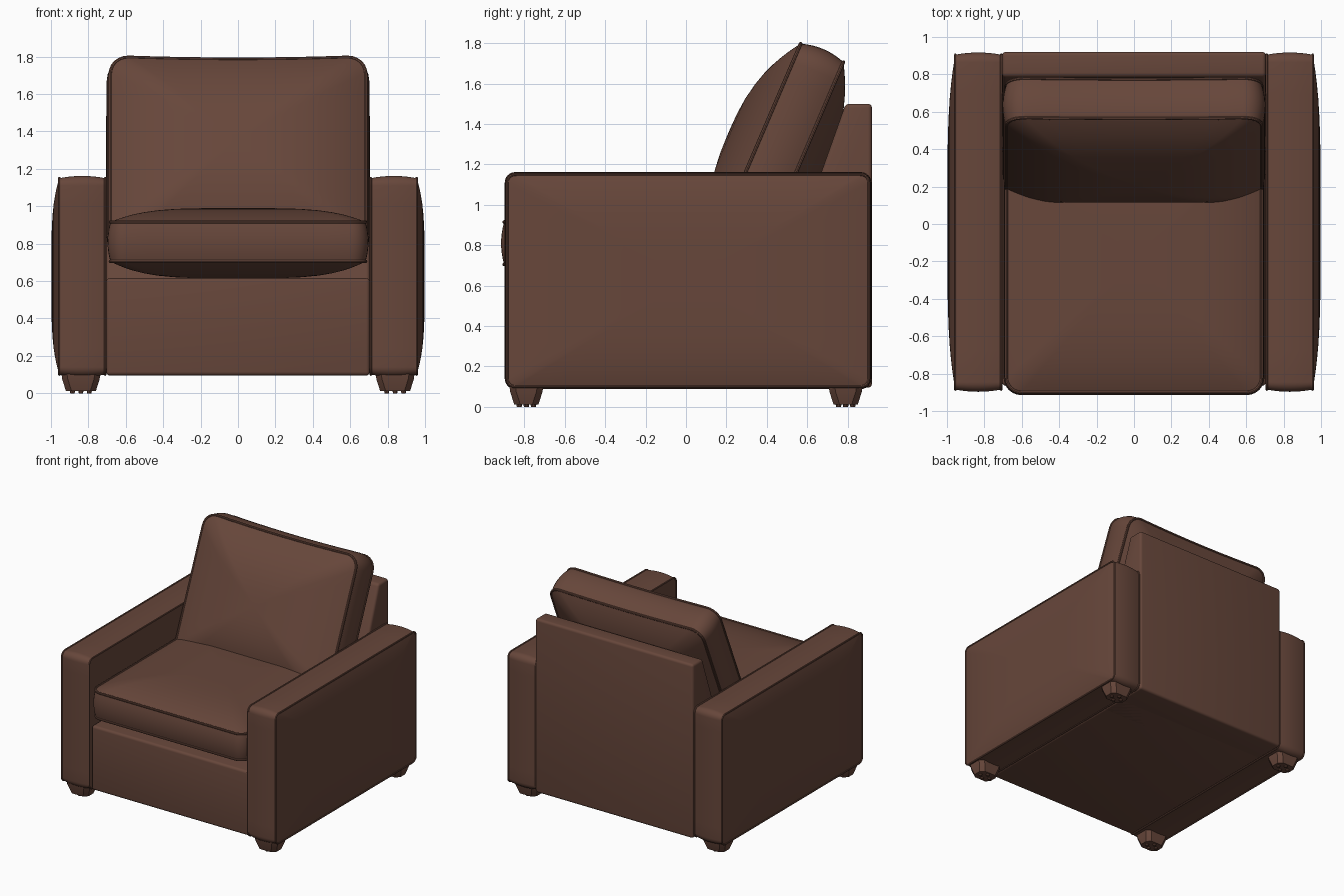
import bpy, bmesh, math
from mathutils import Matrix, Vector

if "Cube" in bpy.data.objects:
    bpy.data.objects.remove(bpy.data.objects["Cube"])

leather = bpy.data.materials.new("brown leather")
leather.diffuse_color = (0.135, 0.062, 0.043, 1)
leather.use_nodes = True
leather.node_tree.nodes["Principled BSDF"].inputs["Base Color"].default_value = leather.diffuse_color


def finish(bm, name, angle=40):
    bmesh.ops.recalc_face_normals(bm, faces=bm.faces[:])
    me = bpy.data.meshes.new(name)
    bm.to_mesh(me)
    bm.free()
    ob = bpy.data.objects.new(name, me)
    bpy.context.collection.objects.link(ob)
    me.materials.append(leather)
    bpy.ops.object.select_all(action='DESELECT')
    ob.select_set(True)
    bpy.context.view_layer.objects.active = ob
    bpy.ops.object.shade_smooth_by_angle(angle=math.radians(angle))
    return ob


def outline(w, h, r, arc=6, div=10):
    """Rounded rectangle, anticlockwise, with subdivided straight edges."""
    corners = [(1, 1), (-1, 1), (-1, -1), (1, -1)]
    arcs = []
    for i, (sx, sy) in enumerate(corners):
        c = Vector((sx * (w / 2 - r), sy * (h / 2 - r)))
        angs = [math.pi / 2 * (i + k / arc) for k in range(arc + 1)]
        arcs.append([c + r * Vector((math.cos(t), math.sin(t))) for t in angs])
    pts = []
    for i in range(4):
        pts += arcs[i]
        a, b = arcs[i][-1], arcs[(i + 1) % 4][0]
        pts += [a.lerp(b, k / div) for k in range(1, div)]
    return pts


def bridge(bm, rings, closed=False):
    n = len(rings[0])
    pairs = list(zip(rings, rings[1:])) + ([(rings[-1], rings[0])] if closed else [])
    for A, B in pairs:
        for i in range(n):
            j = (i + 1) % n
            bm.faces.new((A[i], A[j], B[j], B[i]))


def padded(name, w, h, t, r, front, back, side, power, matrix, pipe=0.009, dip=0.0):
    """Upholstered pad: domed faces, bulging band and piped seams."""
    bm = bmesh.new()

    def ring(d, c, s=1.0):
        pts = outline(w + 2 * d, h + 2 * d, r + d)
        return [bm.verts.new((p.x * s, p.y * s, c)) for p in pts]

    steps = [0.05, 0.2, 0.35, 0.5, 0.63, 0.74, 0.82, 0.89, 0.94, 0.98]
    rings = [ring(0, -t / 2 - back * (1 - s ** power), s) for s in steps]
    for k in range(9):
        u = k / 4 - 1
        rings.append(ring(side * (1 - u * u), u * t / 2))
    rings += [ring(0, t / 2 + front * (1 - s ** power), s) for s in reversed(steps)]
    bridge(bm, rings)
    bm.faces.new(rings[0])
    bm.faces.new(rings[-1])
    for c in (-t / 2, t / 2):
        bridge(bm, [ring(pipe * math.cos(q * math.pi / 4),
                         c + pipe * math.sin(q * math.pi / 4)) for q in range(8)], True)
    for v in bm.verts:  # sagging top edge
        v.co.y -= dip * max(0, v.co.y / (h / 2)) * (1 - (2 * v.co.x / w) ** 2)
    bm.transform(matrix)
    return finish(bm, name)


def frame(a, b, c, origin):
    m = Matrix((a, b, c)).transposed().to_4x4()
    m.translation = origin
    return m


def prism(name, profile, half_width, bevel):
    """Side profile (y, z) extruded across x, with rounded edges."""
    bm = bmesh.new()
    f = bm.faces.new([bm.verts.new((-half_width, y, z)) for y, z in profile])
    ext = bmesh.ops.extrude_face_region(bm, geom=[f])["geom"]
    bmesh.ops.translate(bm, vec=(2 * half_width, 0, 0),
                        verts=[g for g in ext if isinstance(g, bmesh.types.BMVert)])
    bmesh.ops.bevel(bm, geom=bm.edges[:], offset=bevel, segments=4,
                    profile=0.5, affect='EDGES')
    return finish(bm, name)


# Arms
for s, label in ((1, "right"), (-1, "left")):
    padded(label + "_arm", 1.79, 1.05, 0.245, 0.04, 0.043, 0.0, 0.012, 4,
           frame((0, 1, 0), (0, 0, 1), (s, 0, 0), (s * 0.8325, 0.01, 0.625)), pipe=0.007)

# Base and sloping back frame
prism("base", [(-0.865, 0.095), (0.7, 0.095), (0.7, 0.615), (-0.865, 0.615)], 0.705, 0.02)
prism("back_frame", [(0.92, 0.095), (0.92, 1.5), (0.79, 1.5), (0.47, 0.6), (0.47, 0.095)],
      0.705, 0.02)

# Seat cushion
padded("seat_cushion", 1.365, 1.4, 0.21, 0.08, 0.075, 0.09, 0.015, 4,
       frame((1, 0, 0), (0, 1, 0), (0, 0, 1), (0, -0.2, 0.81)))

# Leaning back cushion
lean = math.radians(23.2)
sn, cs = math.sin(lean), math.cos(lean)
padded("back_cushion", 1.365, 1.1, 0.23, 0.10, 0.155, 0.13, 0.02, 2.6,
       frame((1, 0, 0), (0, sn, cs), (0, -cs, sn), (0, 0.458, 1.25)), dip=0.015)

# Tapered legs with small glides underneath
for sx in (-1, 1):
    for y in (-0.79, 0.79):
        bm = bmesh.new()
        levels = [(0.105, 0.085, 0.11), (0.10, 0.08, 0.075), (0.08, 0.06, 0.012)]
        rings = []
        for hx, hy, z in levels:
            pts = outline(2 * hx, 2 * hy, 0.03, arc=1, div=1)
            rings.append([bm.verts.new((sx * 0.84 + p.x, y + p.y, z)) for p in pts])
        bridge(bm, rings)
        bm.faces.new(rings[0])
        bm.faces.new(rings[-1])
        for gx, gy in ((-0.045, 0), (0.045, 0), (0, -0.035), (0, 0.035)):
            bmesh.ops.create_cone(bm, cap_ends=True, segments=10, radius1=0.012,
                                  radius2=0.016, depth=0.02,
                                  matrix=Matrix.Translation((sx * 0.84 + gx, y + gy, 0.01)))
        finish(bm, ("front" if y < 0 else "rear") + ("_right" if sx > 0 else "_left") + "_leg", 30)
